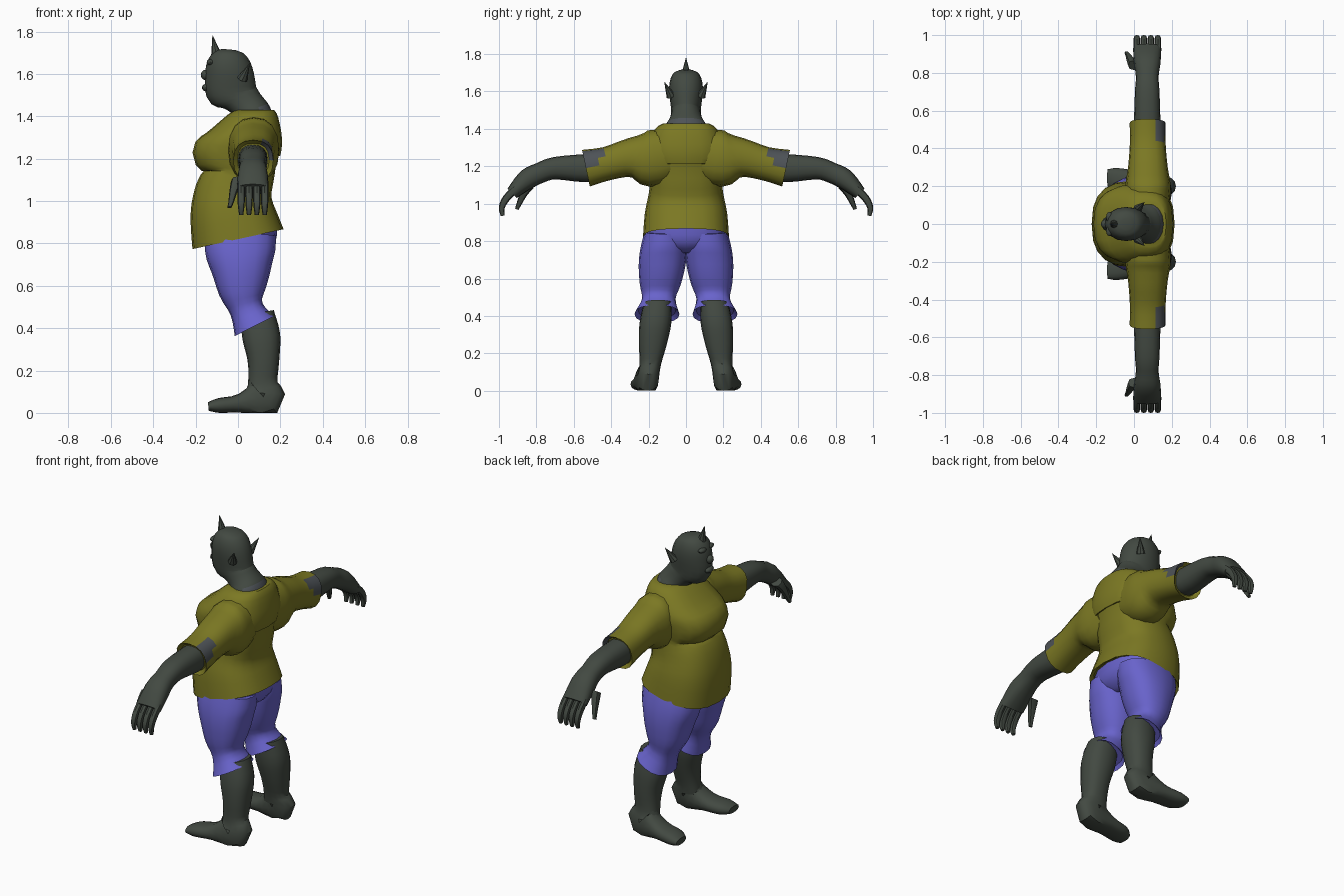
import bpy, bmesh, math
from mathutils import Vector, Matrix

cube = bpy.data.objects.get("Cube")
if cube:
    bpy.data.objects.remove(cube, do_unlink=True)


def material(name, colour):
    mat = bpy.data.materials.new(name)
    mat.use_nodes = True
    mat.diffuse_color = (*colour, 1)
    shader = mat.node_tree.nodes["Principled BSDF"]
    shader.inputs["Base Color"].default_value = (*colour, 1)
    return mat


skin = material("dark grey green skin", (.055, .067, .054))
shirt = material("olive yellow cloth", (.2, .19, .017))
trousers = material("violet blue cloth", (.14, .125, .6))
lining = material("slate grey lining", (.075, .085, .095))


def finish(name, bm, materials, second_rule=None):
    """Make a smooth-shaded object; faces matching the rule take the second material."""
    for face in bm.faces:
        face.smooth = True
        if second_rule and second_rule(face.calc_center_median()):
            face.material_index = 1
    mesh = bpy.data.meshes.new(name)
    bm.to_mesh(mesh)
    bm.free()
    mesh.set_sharp_from_angle(angle=math.radians(40))
    for mat in materials:
        mesh.materials.append(mat)
    obj = bpy.data.objects.new(name, mesh)
    bpy.context.collection.objects.link(obj)


def smooth_path(points, steps=3):
    """Pass a smooth curve through the points."""
    points = [Vector(p) for p in points]
    padded = [points[0], *points, points[-1]]
    result = []
    for a, b, c, d in zip(padded, padded[1:], padded[2:], padded[3:]):
        for step in range(steps):
            t = step / steps
            pull = (c - a) / 2
            bend = a - b * 2.5 + c * 2 - d / 2
            twist = (d - a) / 2 + (b - c) * 1.5
            result.append(b + pull * t + bend * t ** 2 + twist * t ** 3)
    return result + [points[-1]]


def sweep(name, points, materials, across=(0, 0), lean=(1, 1), sideways=False,
          side=1, sides=16, power=.85, open_end=None, second_rule=None):
    """Loft rounded rings along a path of (reach, height, half thickness, half width).
    The path runs along x, or along y when sideways; across shifts it the other way.
    Rings face along the path by the amount lean, otherwise they stay level."""
    path = smooth_path(points)
    last = len(path) - 1
    bm = bmesh.new()
    rings = []
    for i, (reach, height, thick, width) in enumerate(path):
        part = i / last
        ahead = path[min(i + 1, last)].xy - path[max(i - 1, 0)].xy
        amount = lean[0] + (lean[1] - lean[0]) * part
        ahead = Vector((0, 1)).lerp(ahead.normalized(), amount).normalized()
        shift = across[0] + (across[1] - across[0]) * part
        ring = []
        for k in range(sides):
            angle = math.tau * k / sides
            c, s = (math.copysign(abs(v) ** power, v)
                    for v in (math.cos(angle), math.sin(angle)))
            along = reach - ahead.y * thick * c
            level = max(0, height + ahead.x * thick * c)
            over = shift + width * s
            x, y = (over, along) if sideways else (along, over)
            ring.append(bm.verts.new((x, y * side, level)))
        rings.append(ring)
    for low, high in zip(rings, rings[1:]):
        for k in range(sides):
            bm.faces.new((low[k - 1], low[k], high[k], high[k - 1]))
    caps = [bm.faces.new(rings[0]), bm.faces.new(rings[-1])]
    bmesh.ops.recalc_face_normals(bm, faces=bm.faces)
    if open_end is not None:
        # Turn the hem inwards
        bmesh.ops.inset_individual(bm, faces=[caps[open_end]], thickness=.02, depth=-.02)
    finish(name, bm, materials, second_rule)


def spike(name, base, tip, radius):
    base, tip = Vector(base), Vector(tip)
    axis = tip - base
    place = Matrix.Translation((base + tip) / 2) @ axis.to_track_quat('Z', 'Y').to_matrix().to_4x4()
    bm = bmesh.new()
    bmesh.ops.create_cone(bm, cap_ends=True, segments=8, radius1=radius, radius2=.001,
                          depth=axis.length, matrix=place)
    finish(name, bm, [skin])


def blob(name, centre, size):
    bm = bmesh.new()
    place = Matrix.Translation(centre) @ Matrix.Diagonal((*size, 1))
    bmesh.ops.create_uvsphere(bm, u_segments=12, v_segments=8, radius=1, matrix=place)
    finish(name, bm, [skin])


# Shirt body: round belly, full chest, level shoulders
sweep("shirt_body", [
    (0, .82, .22, .23), (-.025, .95, .2, .22), (-.02, 1.05, .18, .2),
    (.01, 1.14, .165, .19), (-.01, 1.22, .205, .2), (.03, 1.3, .18, .21),
    (.07, 1.4, .12, .165), (.08, 1.43, .09, .12)],
    [shirt], lean=(1, 0), sides=20, power=.78, open_end=0)

# Hips joining the trouser legs
sweep("trouser_hips", [(.01, .75, .1, .1), (.015, .8, .16, .21), (.015, .9, .17, .21)], [trousers])

# Neck, jaw and skull, with lining showing behind the neck
sweep("head", [
    (.08, 1.38, .09, .12), (.07, 1.42, .085, .11), (.045, 1.45, .085, .09),
    (.01, 1.48, .095, .08), (-.03, 1.51, .12, .08), (-.04, 1.6, .115, .09),
    (-.045, 1.66, .1, .085), (-.045, 1.7, .07, .065), (-.04, 1.715, .03, .03)],
    [skin, lining], lean=(.6, .2), power=.95,
    second_rule=lambda c: c.z < 1.45 and c.x > .1)
spike("horn", (-.1, 0, 1.68), (-.12, 0, 1.78), .028)
blob("nose", (-.155, 0, 1.595), (.02, .024, .024))
blob("lips", (-.15, 0, 1.535), (.02, .035, .018))

for side, label in ((-1, "left"), (1, "right")):
    spike(label + "_ear", (.02, side * .08, 1.575), (.055, side * .115, 1.65), .025)
    blob(label + "_brow", (-.13, side * .035, 1.655), (.018, .03, .014))

    # Sleeve with a patch high on its back
    sweep(label + "_sleeve", [
        (.1, 1.26, .14, .11), (.2, 1.24, .15, .12), (.3, 1.245, .105, .105),
        (.42, 1.215, .09, .095), (.535, 1.19, .1, .095)],
        [shirt, lining], across=(.075, .072), sideways=True, side=side, open_end=1,
        second_rule=lambda c: abs(c.y) > .45 and c.x > .11 and c.z > 1.21)

    # Forearm and palm
    sweep(label + "_arm", [
        (.45, 1.2, .065, .07), (.54, 1.19, .075, .07), (.7, 1.19, .06, .065),
        (.78, 1.165, .055, .06), (.85, 1.13, .055, .07), (.93, 1.055, .035, .075)],
        [skin], across=(.07, .07), sideways=True, side=side)

    # Four curled fingers and a thumb
    for finger in range(4):
        x = .015 + .037 * finger
        sweep(f"{label}_finger_{finger + 1}", [
            (.91, 1.08, .02, .018), (.96, 1.03, .02, .018),
            (.985, .98, .016, .016), (.98, .935, .01, .01)],
            [skin], across=(x, x), sideways=True, side=side, sides=8)
    sweep(label + "_thumb", [
        (.84, 1.1, .03, .03), (.87, 1.05, .02, .02), (.905, .97, .01, .01)],
        [skin], across=(0, -.04), sideways=True, side=side, sides=8)

    # Trouser leg flaring below the knee
    sweep(label + "_trouser_leg", [
        (.015, .85, .165, .11), (.01, .76, .165, .125), (.015, .67, .14, .125),
        (.02, .57, .11, .11), (.04, .49, .08, .09), (.078, .41, .105, .12)],
        [trousers], across=(.11, .155), side=side, open_end=1)

    # Calf, heel and flat foot turned slightly out
    sweep(label + "_leg", [
        (.09, .47, .08, .075), (.11, .36, .09, .085), (.12, .25, .075, .075),
        (.117, .14, .07, .057), (.12, .075, .1, .06), (.01, .045, .045, .065),
        (-.09, .035, .035, .065), (-.14, .03, .02, .045)],
        [skin], across=(.15, .245), side=side)
